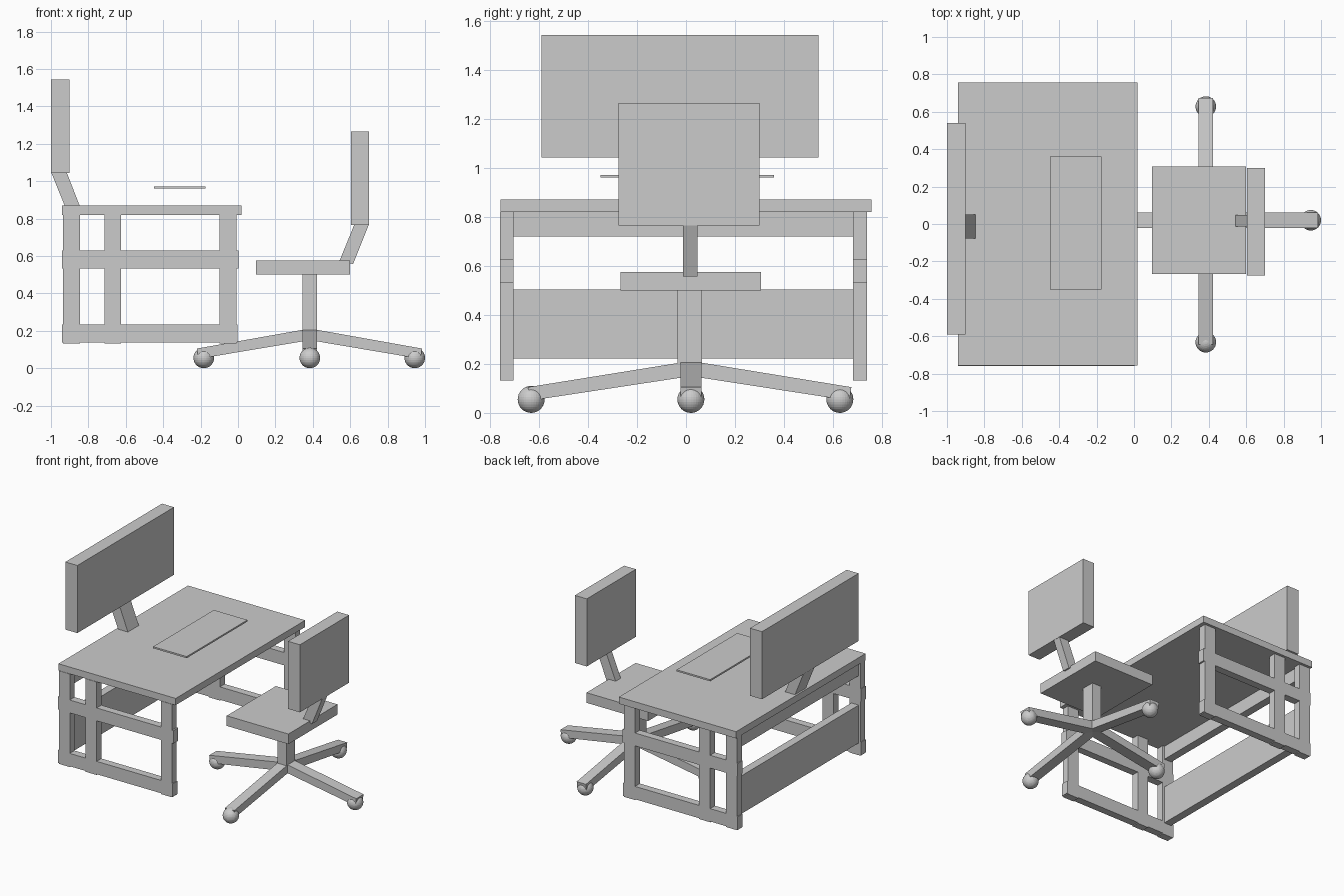
import bpy, bmesh
from mathutils import Vector

if "Cube" in bpy.data.objects:
    bpy.data.objects.remove(bpy.data.objects["Cube"])


def finish(name, bm):
    bmesh.ops.recalc_face_normals(bm, faces=bm.faces)
    mesh = bpy.data.meshes.new(name)
    bm.to_mesh(mesh)
    bm.free()
    obj = bpy.data.objects.new(name, mesh)
    bpy.context.collection.objects.link(obj)
    return obj


def prism(name, profile, sweep):
    """Extrude a closed 3D profile along a vector."""
    bm = bmesh.new()
    face = bm.faces.new([bm.verts.new(p) for p in profile])
    ext = bmesh.ops.extrude_face_region(bm, geom=[face], use_keep_orig=True)
    verts = [g for g in ext["geom"] if isinstance(g, bmesh.types.BMVert)]
    bmesh.ops.translate(bm, verts=verts, vec=sweep)
    return finish(name, bm)


def box(name, x, y, z):
    profile = [(x[0], y[0], z[0]), (x[1], y[0], z[0]), (x[1], y[1], z[0]), (x[0], y[1], z[0])]
    return prism(name, profile, (0, 0, z[1] - z[0]))


def side_prism(name, xz, y):
    return prism(name, [(px, y[0], pz) for px, pz in xz], (0, y[1] - y[0], 0))


# Desk top and the rails joining the two side frames at the back
box("desktop", (-0.94, 0.02), (-0.757, 0.757), (0.82, 0.87))
box("back_upper_rail", (-0.92, -0.86), (-0.71, 0.685), (0.72, 0.82))
box("back_panel", (-0.92, -0.86), (-0.71, 0.685), (0.222, 0.503))

# Side frames: three uprights and two slightly thinner-set crossbars each
for side, y in (("near", (-0.76, -0.705)), ("far", (0.682, 0.738))):
    for part, x in (("back", (-0.935, -0.845)), ("middle", (-0.715, -0.625)), ("front", (-0.10, -0.008))):
        box(f"{side}_{part}_leg", x, y, (0.132, 0.82))
    box(f"{side}_middle_bar", (-0.94, 0.004), y, (0.533, 0.628))
    box(f"{side}_bottom_bar", (-0.94, -0.002), y, (0.138, 0.233))

# Monitor, leaning stand and hovering keyboard
box("monitor", (-1.0, -0.902), (-0.59, 0.54), (1.043, 1.543))
side_prism("monitor_stand", [(-0.998, 1.045), (-0.915, 1.045), (-0.845, 0.865), (-0.925, 0.865)], (-0.078, 0.05))
box("keyboard", (-0.45, -0.175), (-0.35, 0.36), (0.96, 0.972))

# Chair seat, backrest and supports
box("seat", (0.095, 0.60), (-0.268, 0.307), (0.50, 0.575))
box("backrest", (0.603, 0.70), (-0.276, 0.299), (0.765, 1.265))
side_prism("backrest_support", [(0.622, 0.768), (0.70, 0.768), (0.615, 0.556), (0.543, 0.575)], (-0.013, 0.047))
box("seat_post", (0.346, 0.422), (-0.035, 0.065), (0.16, 0.50))

# Four sloping base arms, each ending over a ball caster
centre = Vector((0.384, 0.02, 0))
arms = (("right", (1, 0, 0), 0.60, 0.561), ("left", (-1, 0, 0), 0.604, 0.567),
        ("far", (0, 1, 0), 0.655, 0.608), ("near", (0, -1, 0), 0.665, 0.652))
for name, direction, length, reach in arms:
    d = Vector(direction)
    across = Vector((-d.y, d.x, 0)) * (0.085 if d.x else 0.076)
    profile = [(0, 0.212), (length, 0.105), (length - 0.008, 0.05), (0, 0.15)]
    points = [centre + d * r + Vector((0, 0, z)) - across / 2 for r, z in profile]
    prism(f"{name}_base_arm", points, across)
    bm = bmesh.new()
    bmesh.ops.create_uvsphere(bm, u_segments=32, v_segments=16, radius=0.055)
    finish(f"{name}_caster", bm).location = centre + d * reach + Vector((0, 0, 0.055))
